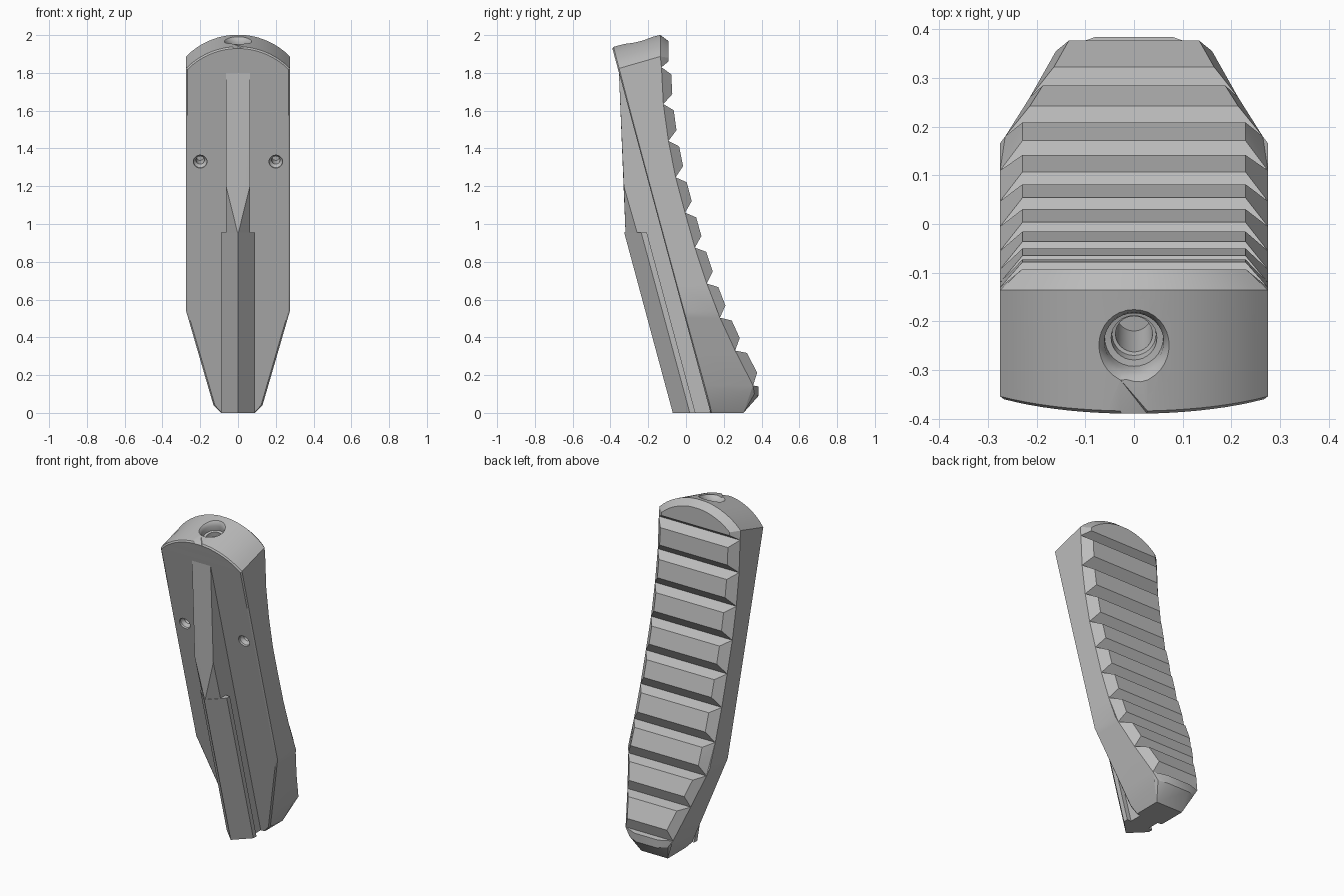
import bpy, bmesh, math
from mathutils import Vector

cube = bpy.data.objects.get("Cube")
if cube:
    bpy.data.objects.remove(cube, do_unlink=True)

grey = bpy.data.materials.new("mid grey")
grey.use_nodes = True
COLOUR = (0.5, 0.5, 0.5, 1)
grey.diffuse_color = COLOUR
grey.node_tree.nodes["Principled BSDF"].inputs["Base Color"].default_value = COLOUR

SLOPE = 0.2694                       # lean of the flat front
DOWN = Vector((0, SLOPE, -1)).normalized()
INWARD = Vector((0, 1, SLOPE)).normalized()
HALF = 0.275                         # half width of the pad
RADIUS = 0.386                       # radius of the arched top
STEPS = 10
parts = []


def front_y(z):
    return 0.13 - SLOPE * z


def width(z):
    return HALF - 0.29 * max(0.54 - z, 0)


def arch(k, inset=0):
    """Half width and height of a point on the arched top."""
    w = (HALF - inset) * k / STEPS
    return w, 1.937 - RADIUS + math.sqrt((RADIUS - inset) ** 2 - w ** 2)


def finish(name, bm):
    bmesh.ops.recalc_face_normals(bm, faces=bm.faces)
    mesh = bpy.data.meshes.new(name)
    bm.to_mesh(mesh)
    bm.free()
    mesh.materials.append(grey)
    obj = bpy.data.objects.new(name, mesh)
    bpy.context.collection.objects.link(obj)
    parts.append(obj)
    return obj


def loft(name, rings):
    """Closed skin through rings of equal length, capped at both ends."""
    bm = bmesh.new()
    rows = [[bm.verts.new(p) for p in ring] for ring in rings]
    n = len(rows[0])
    for a, b in zip(rows, rows[1:]):
        for i in range(n):
            j = (i + 1) % n
            bm.faces.new((a[i], a[j], b[j], b[i]))
    bm.faces.new(rows[0])
    bm.faces.new(rows[-1])
    return finish(name, bm)


def hull(name, points):
    """Convex solid around points, each mirrored across x = 0."""
    bm = bmesh.new()
    for x, y, z in points:
        for side in ((-1, 1) if x else (1,)):
            bm.verts.new((x * side, y, z))
    bmesh.ops.convex_hull(bm, input=bm.verts)
    bmesh.ops.dissolve_limit(bm, angle_limit=0.01, verts=bm.verts, edges=bm.edges)
    return finish(name, bm)


def drill(obj, profile, origin, axis, sides):
    """Cut a round hole with (radius, depth) steps along an axis."""
    u = Vector((1, 0, 0))
    v = axis.cross(u)
    turn = [math.tau * i / sides for i in range(sides)]
    rings = [[origin + axis * d + (u * math.cos(a) + v * math.sin(a)) * r for a in turn]
             for r, d in profile]
    cutter = loft("hole_cutter", rings)
    parts.remove(cutter)
    mod = obj.modifiers.new("hole", 'BOOLEAN')
    mod.operation, mod.solver, mod.object = 'DIFFERENCE', 'EXACT', cutter
    bpy.context.view_layer.objects.active = obj
    bpy.ops.object.modifier_apply(modifier=mod.name)
    bpy.data.objects.remove(cutter, do_unlink=True)


# Groove bottoms down the curved back, as (y, z)
grooves = [(-0.13, 1.83), (-0.12, 1.635), (-0.093, 1.44), (-0.055, 1.247), (-0.005, 1.06),
           (0.047, 0.875), (0.11, 0.685), (0.18, 0.504), (0.26, 0.33), (0.355, 0.145)]

# Pad body: rows of bevelled front edge, front corner and back corner
rows = []
for k in range(1, STEPS + 1):
    w, z = arch(k)
    wi, zi = arch(k, 0.008)
    rows.append((wi, zi, w, z, -0.136, z + 0.065))
for y, z in grooves:
    zf = z - 0.065 * max(z - 0.54, 0) / 1.34
    rows.append((width(z) - 0.008, zf, width(z), zf, y, z))
    if 0.6 < z < 0.7:
        rows.append((HALF - 0.008, 0.54, HALF, 0.54, 0.166, 0.54))
rows.append((0.122, 0.04, 0.13, 0.04, 0.362, 0.1))
rows.append((0.085, 0, 0.09, 0, 0.304, 0))
rings = []
for wi, zi, w, zf, y, z in rows:
    edge = Vector((w, front_y(zf), zf))
    rear = Vector((w, y, z))
    half = [Vector((wi, front_y(zi), zi)), edge.lerp(rear, 0.03), rear]
    rings.append(half + [Vector((-p.x, p.y, p.z)) for p in reversed(half)])
pad = loft("pad_body", rings)

# Stepped bore in the top
bore = [(0.09, -0.04), (0.078, 0), (0.068, 0.012), (0.061, 0.03), (0.06, 0.06),
        (0.047, 0.062), (0.045, 0.09), (0.038, 0.092), (0.036, 0.25)]
drill(pad, bore, Vector((0, -0.25, 1.973)), DOWN, 32)

# Countersunk screw holes in the front
screw = [(0.036, -0.03), (0.036, 0.012), (0.022, 0.03), (0.02, 0.1)]
for x in (-0.2, 0.2):
    drill(pad, screw, Vector((x, front_y(1.33), 1.33)), INWARD, 20)

# Ribs across the back, chamfered at both ends
for i, (a, b) in enumerate(zip(grooves, grooves[1:])):
    p, q = Vector(a), Vector(b)
    along = (q - p).normalized()
    out = Vector((-along.y, along.x)) * 0.05
    crest = [p + along * 0.04 + out, q - along * 0.05 + out]
    hull(f"grip_rib_{i + 1}", [(width(z), y, z) for y, z in (p, q)]
         + [(width(z) - 0.046, y, z) for y, z in crest])

# Arched top rib
top = [(HALF, -0.13, 1.83), (HALF - 0.045, -0.093, 1.86)]
for k in range(1, STEPS + 1):
    w, z = arch(k)
    wi, zi = arch(k, 0.045)
    top += [(w, -0.136, z + 0.065), (wi, -0.093, zi + 0.077)]
hull("top_rib", top)

# Bevelled toe at the bottom of the back
hull("toe_rib", [(width(0.145), 0.355, 0.145), (0.13, 0.362, 0.1), (0.09, 0.304, 0),
                 (0.08, 0.384, 0.14), (0.07, 0.384, 0.09)])

# Lower front rail: ridged head on a narrower neck
section = [(0, -0.2), (0.09, -0.11), (0.09, -0.08), (0.063, -0.08), (0.063, 0.02)]
section += [(-x, y) for x, y in reversed(section[1:])]
loft("front_rail", [[Vector((x, front_y(z) + y, z)) for x, y in section] for z in (0, 0.955)])

# Upper front rib: tapers into the pad, pointed where it meets the rail
hull("front_rib", [(0.063, -0.355, 1.8), (0.063, -0.329, 1.2), (0.063, -0.256, 0.945),
                   (0.063, -0.1, 0.945), (0.063, -0.34, 1.8), (0, -0.32, 0.945)])

bpy.ops.object.select_all(action='DESELECT')
for obj in parts:
    obj.select_set(True)
bpy.context.view_layer.objects.active = pad
bpy.ops.object.shade_smooth_by_angle(angle=math.radians(22))
